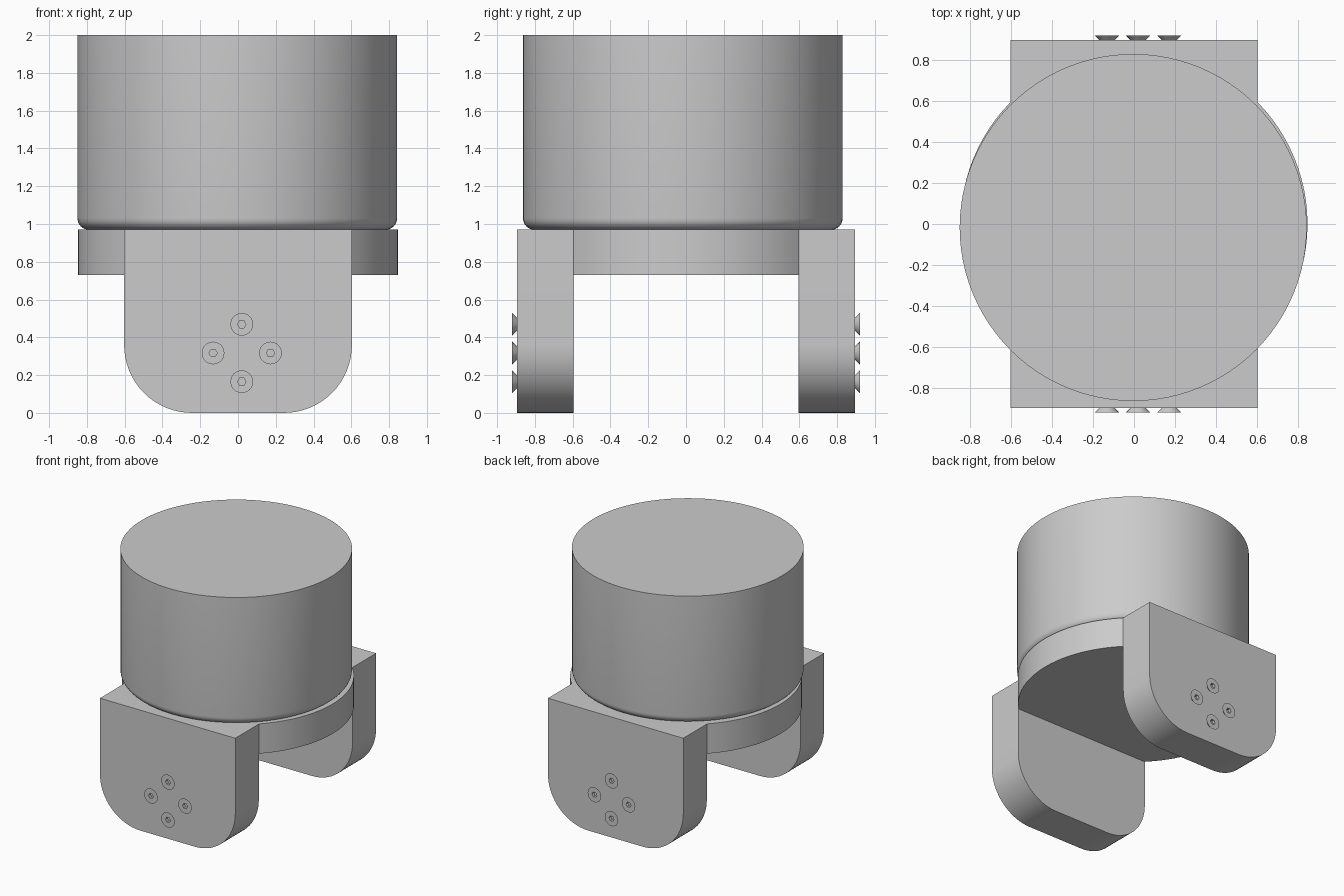
import bpy
import bmesh
from math import pi, sin, cos, asin, radians
from mathutils import Matrix, Vector

cube = bpy.data.objects.get("Cube")
if cube:
    bpy.data.objects.remove(cube, do_unlink=True)

PLATE_IN, PLATE_OUT = 0.596, 0.896   # bracket depth range
HALF_W = 0.603                       # bracket half width
DECK_LOW, DECK_TOP = 0.73, 0.97

grey = bpy.data.materials.new("plain_grey")
grey.use_nodes = True
colour = (0.6, 0.6, 0.6, 1)
grey.diffuse_color = colour
grey.node_tree.nodes["Principled BSDF"].inputs["Base Color"].default_value = colour


def finish(bm, name, matrix=Matrix()):
    """Turn a bmesh into a smooth-shaded object with sharp edges kept."""
    bm.transform(matrix)
    bmesh.ops.recalc_face_normals(bm, faces=bm.faces)
    mesh = bpy.data.meshes.new(name)
    bm.to_mesh(mesh)
    bm.free()
    mesh.materials.append(grey)
    obj = bpy.data.objects.new(name, mesh)
    bpy.context.collection.objects.link(obj)
    bpy.ops.object.select_all(action="DESELECT")
    obj.select_set(True)
    bpy.context.view_layer.objects.active = obj
    bpy.ops.object.shade_smooth_by_angle(angle=radians(30))
    return obj


def loft(rings):
    """Skin a stack of equal-length point loops and cap both ends."""
    bm = bmesh.new()
    loops = [[bm.verts.new(p) for p in ring] for ring in rings]
    n = len(loops[0])
    for a, b in zip(loops, loops[1:]):
        for i in range(n):
            j = (i + 1) % n
            bm.faces.new((a[i], a[j], b[j], b[i]))
    bm.faces.new(loops[0])
    bm.faces.new(loops[-1])
    return bm


def arc(cx, cy, r, start, end, steps):
    angles = [start + (end - start) * i / steps for i in range(steps + 1)]
    return [(cx + r * cos(a), cy + r * sin(a)) for a in angles]


def circle(r, z, n):
    return [(x, y, z) for x, y in arc(0, 0, r, 0, 2 * pi, n)[:-1]]


def hexagon(r, z, n):
    """Hexagonal loop sampled at the same angles as a circle."""
    ring = []
    for i in range(n):
        a = 2 * pi * i / n
        rr = r * cos(pi / 6) / cos(a % (pi / 3) - pi / 6)
        ring.append((rr * cos(a), rr * sin(a), z))
    return ring


def prism(outline, low, high):
    return loft([[(x, y, z) for x, y in outline] for z in (low, high)])


# Main drum with a rounded lower rim
R, FILLET = 0.846, 0.06
rim = arc(R - FILLET, DECK_TOP + FILLET, FILLET, -pi / 2, 0, 6)
drum = loft([circle(r, z, 96) for r, z in rim + [(R, 2.0)]])
finish(drum, "drum", Matrix.Translation((-0.004, -0.017, 0)))

# Round deck between the two brackets
limit = asin(PLATE_IN / R)
deck = arc(0, 0, R, -limit, limit, 24) + arc(0, 0, R, pi - limit, pi + limit, 24)
finish(prism(deck, DECK_LOW, DECK_TOP), "deck")

# Bracket outline: square top, rounded lower corners
CORNER = 0.36
inset = HALF_W - CORNER
outline = [(HALF_W, DECK_TOP), (-HALF_W, DECK_TOP)]
outline += arc(-inset, CORNER, CORNER, pi, 1.5 * pi, 16)
outline += arc(inset, CORNER, CORNER, 1.5 * pi, 2 * pi, 16)

# Countersunk screws in a diamond, four on each bracket
SCREW_X, SCREW_Z, SPREAD = 0.02, 0.317, 0.152
PROUD, N = 0.024, 24
for side, sign in (("front", -1), ("back", 1)):
    upright = Matrix.Rotation(pi / 2, 4, "X")
    shift = Matrix.Translation((0, sign * (PLATE_IN + PLATE_OUT) / 2, 0))
    half = (PLATE_OUT - PLATE_IN) / 2
    finish(prism(outline, -half, half), side + "_bracket", shift @ upright)

    for k in range(4):
        x = SCREW_X + SPREAD * cos(k * pi / 2)
        z = SCREW_Z + SPREAD * sin(k * pi / 2)
        head = loft([circle(0.026, -0.01, N), circle(0.036, 0, N),
                     circle(0.06, PROUD, N),
                     hexagon(0.022, PROUD, N), hexagon(0.022, 0, N)])
        place = Matrix.Translation(Vector((x, sign * PLATE_OUT, z)))
        turn = Matrix.Rotation(-sign * pi / 2, 4, "X")
        finish(head, f"{side}_screw_{k + 1}", place @ turn)
